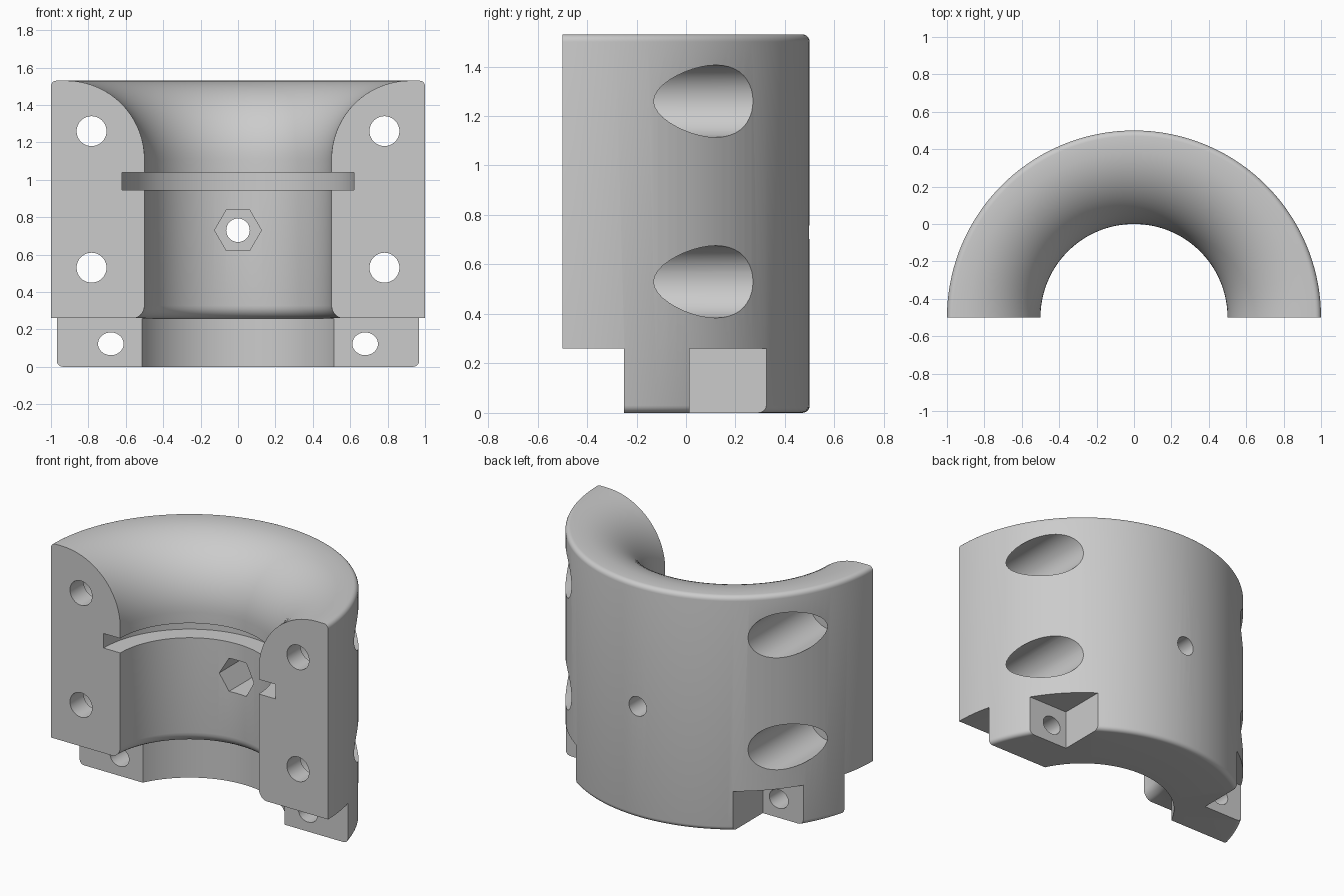
import bpy, bmesh, math

if "Cube" in bpy.data.objects:
    bpy.data.objects.remove(bpy.data.objects["Cube"])

AXIS_Y = -0.5      # ring axis, also the split plane
STEP_Z = 0.26      # underside of the split flanges
SEGMENTS = 72

grey = bpy.data.materials.new("plain grey")
grey.use_nodes = True
grey.diffuse_color = (0.6, 0.6, 0.6, 1)
grey.node_tree.nodes["Principled BSDF"].inputs["Base Color"].default_value = (0.6, 0.6, 0.6, 1)


def finish(name, bm):
    bmesh.ops.recalc_face_normals(bm, faces=bm.faces)
    mesh = bpy.data.meshes.new(name)
    bm.to_mesh(mesh)
    bm.free()
    mesh.materials.append(grey)
    obj = bpy.data.objects.new(name, mesh)
    bpy.context.collection.objects.link(obj)
    return obj


def arc(cx, cz, radius, start, end, steps):
    angles = [math.radians(start + (end - start) * i / steps) for i in range(steps + 1)]
    return [(cx + radius * math.cos(a), cz + radius * math.sin(a)) for a in angles]


def half_ring(name, profile):
    """Sweep a closed (radius, z) profile through half a turn and cap the ends."""
    bm = bmesh.new()
    rings = []
    for i in range(SEGMENTS + 1):
        a = math.pi * i / SEGMENTS
        rings.append([bm.verts.new((r * math.cos(a), AXIS_Y + r * math.sin(a), z))
                      for r, z in profile])
    n = len(profile)
    for a, b in zip(rings, rings[1:]):
        for j in range(n):
            k = (j + 1) % n
            bm.faces.new((a[j], a[k], b[k], b[j]))
    bm.faces.new(rings[0])
    bm.faces.new(rings[-1])
    return finish(name, bm)


def bore(x, z, radius, y0, y1, sides=40, width=1.0):
    """Prism cutter running along y."""
    bm = bmesh.new()
    loops = []
    for y in (y0, y1):
        loops.append([bm.verts.new((x + width * radius * math.cos(math.tau * i / sides), y,
                                    z + radius * math.sin(math.tau * i / sides)))
                      for i in range(sides)])
    bm.faces.new(loops[0])
    bm.faces.new(loops[1])
    for i in range(sides):
        k = (i + 1) % sides
        bm.faces.new((loops[0][i], loops[0][k], loops[1][k], loops[1][i]))
    return finish("bore_cutter", bm)


def block(x0, x1, y0, y1, z0, z1):
    """Box cutter."""
    bm = bmesh.new()
    bmesh.ops.create_cube(bm, size=1)
    for v in bm.verts:
        v.co = ((x0, x1)[v.co.x > 0], (y0, y1)[v.co.y > 0], (z0, z1)[v.co.z > 0])
    return finish("block_cutter", bm)


# Clamp body: flared mouth, grooved bore, rounded outer rims
profile = arc(0.97, 0.03, 0.03, -90, 0, 5)
profile += arc(0.97, 1.5, 0.03, 0, 90, 5)
profile += arc(0.92, 1.11, 0.42, 90, 180, 18)
profile += [(0.5, 1.04), (0.62, 1.04), (0.62, 0.945), (0.5, 0.945)]
profile += arc(0.57, 0.327, 0.07, 180, 270, 6)
profile += [(0.57, 0)]
body = half_ring("clamp_half", profile)

# Step under the flanges
cutters = [block(-1.2, 1.2, -0.7, -0.25, -0.2, STEP_Z)]

# Nut pocket and screw hole in the middle of the wall
cutters.append(bore(0, 0.73, 0.125, -0.2, 0.25, sides=6))
cutters.append(bore(0, 0.73, 0.063, -0.2, 0.7))

for side in (-1, 1):
    # Flange bolt holes with counterbores from the back
    for z in (0.53, 1.26):
        cutters.append(bore(side * 0.783, z, 0.08, -0.7, 0.6))
        cutters.append(bore(side * 0.783, z, 0.146, -0.36, 0.6))
    # Lower lug pocket and its slotted hole
    xs = sorted((side * 0.565, side * 1.2))
    cutters.append(block(*xs, 0.015, 0.8, -0.2, STEP_Z))
    cutters.append(bore(side * 0.68, 0.123, 0.061, -0.4, 0.2, width=1.12))

for cutter in cutters:
    cutter.hide_render = True
    mod = body.modifiers.new("cut", 'BOOLEAN')
    mod.operation = 'DIFFERENCE'
    mod.solver = 'EXACT'
    mod.object = cutter

# Bake the cuts and drop the cutters
depsgraph = bpy.context.evaluated_depsgraph_get()
cut_mesh = bpy.data.meshes.new_from_object(body.evaluated_get(depsgraph))
body.modifiers.clear()
body.data = cut_mesh
for cutter in cutters:
    bpy.data.objects.remove(cutter)

for o in bpy.context.selected_objects:
    o.select_set(False)
bpy.context.view_layer.objects.active = body
body.select_set(True)
bpy.ops.object.shade_smooth_by_angle(angle=math.radians(30))
